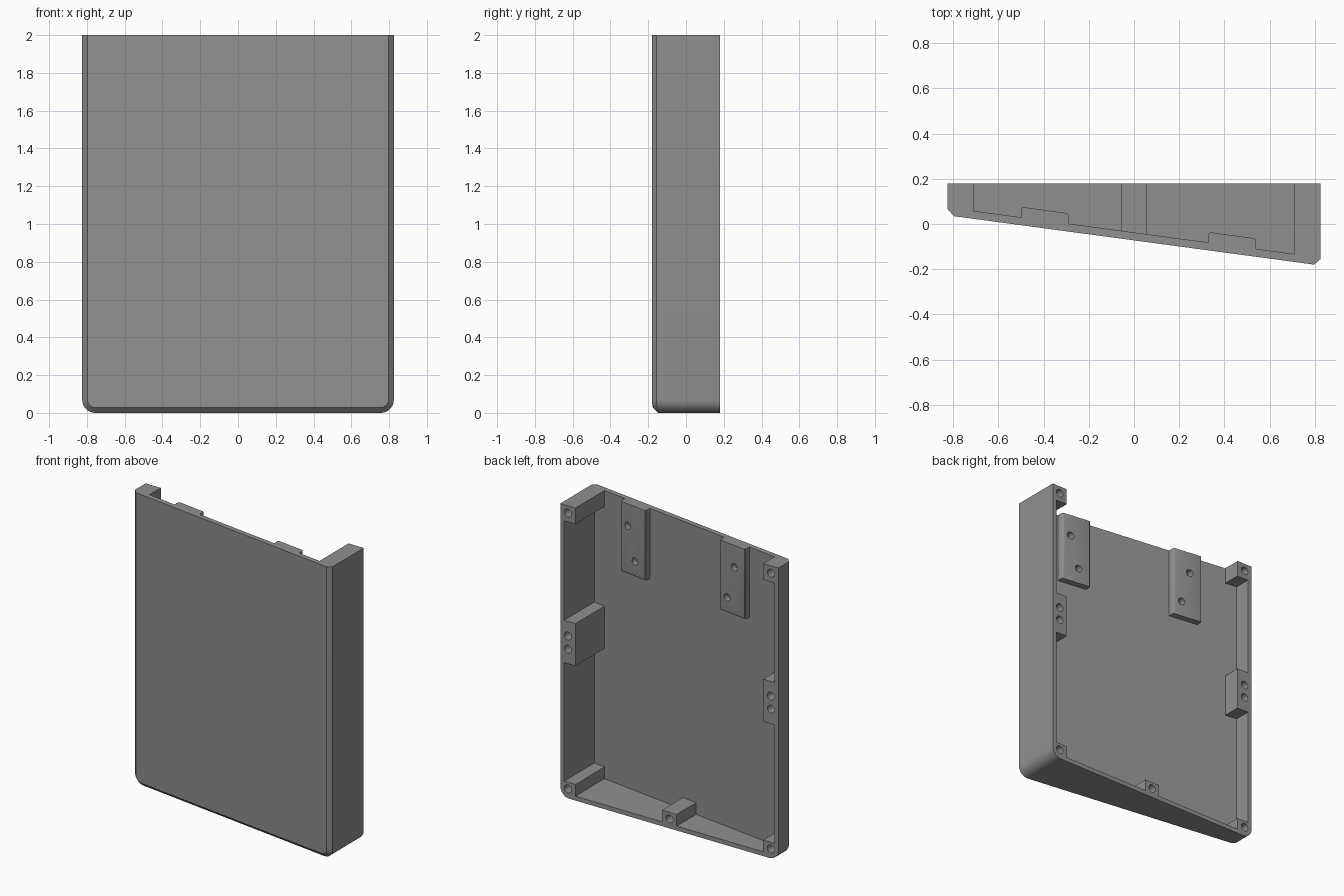
import bpy, bmesh, math

if "Cube" in bpy.data.objects:
    bpy.data.objects.remove(bpy.data.objects["Cube"])

HALF, HEIGHT, BACK, WALL = 0.825, 2.0, 0.18, 0.03
CHAMFER, PANEL = 0.028, 0.035

grey = bpy.data.materials.new("mid_grey")
grey.diffuse_color = (0.28, 0.28, 0.28, 1)
grey.use_nodes = True
grey.node_tree.nodes["Principled BSDF"].inputs["Base Color"].default_value = grey.diffuse_color


def front(x):
    """Depth of the sloping front panel at x."""
    return -0.0725 - 0.1344 * x


def loft(name, loops):
    """Solid from matching loops of points, capped at both ends."""
    bm = bmesh.new()
    rings = [[bm.verts.new(p) for p in loop] for loop in loops]
    n = len(rings[0])
    for a, b in zip(rings, rings[1:]):
        for i in range(n):
            j = (i + 1) % n
            bm.faces.new((a[i], a[j], b[j], b[i]))
    bm.faces.new(rings[0])
    bm.faces.new(rings[-1])
    bmesh.ops.recalc_face_normals(bm, faces=bm.faces)
    mesh = bpy.data.meshes.new(name)
    bm.to_mesh(mesh)
    bm.free()
    mesh.materials.append(grey)
    obj = bpy.data.objects.new(name, mesh)
    bpy.context.collection.objects.link(obj)
    return obj


def outline(inset):
    """Case outline in x, z: square top, rounded bottom corners."""
    r, h = 0.07 - inset, HALF - inset
    pts = [(h, HEIGHT)]
    for i in range(9):
        a = math.radians(90 * i / 8)
        pts.append((h - r + r * math.cos(a), inset + r - r * math.sin(a)))
    return pts + [(-x, z) for x, z in reversed(pts)]


def activate(obj):
    bpy.ops.object.select_all(action='DESELECT')
    obj.select_set(True)
    bpy.context.view_layer.objects.active = obj


def cut(obj, cutter):
    mod = obj.modifiers.new("cut", 'BOOLEAN')
    mod.operation, mod.solver, mod.object = 'DIFFERENCE', 'EXACT', cutter
    activate(obj)
    bpy.ops.object.modifier_apply(modifier=mod.name)
    bpy.data.objects.remove(cutter)


def drill(obj, x, z, y0, y1, r=0.027):
    """Blind screw hole along y."""
    ring = [(x + r * math.cos(t * math.pi / 10), z + r * math.sin(t * math.pi / 10))
            for t in range(20)]
    cut(obj, loft("hole_cutter", [[(a, y, b) for a, b in ring] for y in (y0, y1)]))


def smooth(obj):
    activate(obj)
    bpy.ops.object.shade_smooth_by_angle(angle=math.radians(30))


# Case shell: sloping front with chamfered rim, flat back
rim, outer = outline(CHAMFER), outline(0)
shell = loft("case_shell", [
    [(x, front(x), z) for x, z in rim],
    [(x, front(x) + CHAMFER, z) for x, z in outer],
    [(x, BACK, z) for x, z in outer]])

# Cavity, stepped around the screw bosses
inner = HALF - WALL
half = [(0.71, 2.1), (0.71, 1.89), (inner, 1.89), (inner, 1.21), (0.71, 1.21),
        (0.71, 0.92), (inner, 0.92), (inner, 0.11), (0.71, 0.11), (0.71, WALL),
        (0.055, WALL), (0.055, 0.11)]
steps = half + [(-x, z) for x, z in reversed(half)]
cut(shell, loft("cavity_cutter", [
    [(x, front(x) + PANEL, z) for x, z in steps],
    [(x, 0.4, z) for x, z in steps]]))

# Screw holes in the bosses
holes = [(s * 0.768, z) for s in (-1, 1) for z in (0.065, 1.02, 1.11, 1.95)]
for x, z in holes + [(0, 0.065)]:
    drill(shell, x, z, BACK - 0.09, 0.3)
smooth(shell)

# Raised mounting plates on the inside of the panel
for name, x0, x1, spots in (
        ("mounting_plate_left", -0.50, -0.29, ((-0.41, 1.85), (-0.35, 1.625))),
        ("mounting_plate_right", 0.33, 0.54, ((0.48, 1.85), (0.42, 1.625)))):
    box = [(x0, 1.52), (x1, 1.52), (x1, HEIGHT), (x0, HEIGHT)]
    plate = loft(name, [[(x, front(x) + d, z) for x, z in box]
                        for d in (PANEL - 0.005, PANEL + 0.046)])
    # Soften the back edges on the sides and bottom
    bm = bmesh.new()
    bm.from_mesh(plate.data)
    edges = [e for e in bm.edges
             if all(v.co.y > front(v.co.x) + PANEL + 0.02 for v in e.verts)
             and not all(v.co.z > HEIGHT - 0.01 for v in e.verts)]
    bmesh.ops.bevel(bm, geom=edges, offset=0.012, segments=3, profile=0.5,
                    affect='EDGES')
    bm.to_mesh(plate.data)
    bm.free()
    for x, z in spots:
        drill(plate, x, z, front(x) + PANEL + 0.004, 0.3, 0.025)
    smooth(plate)
